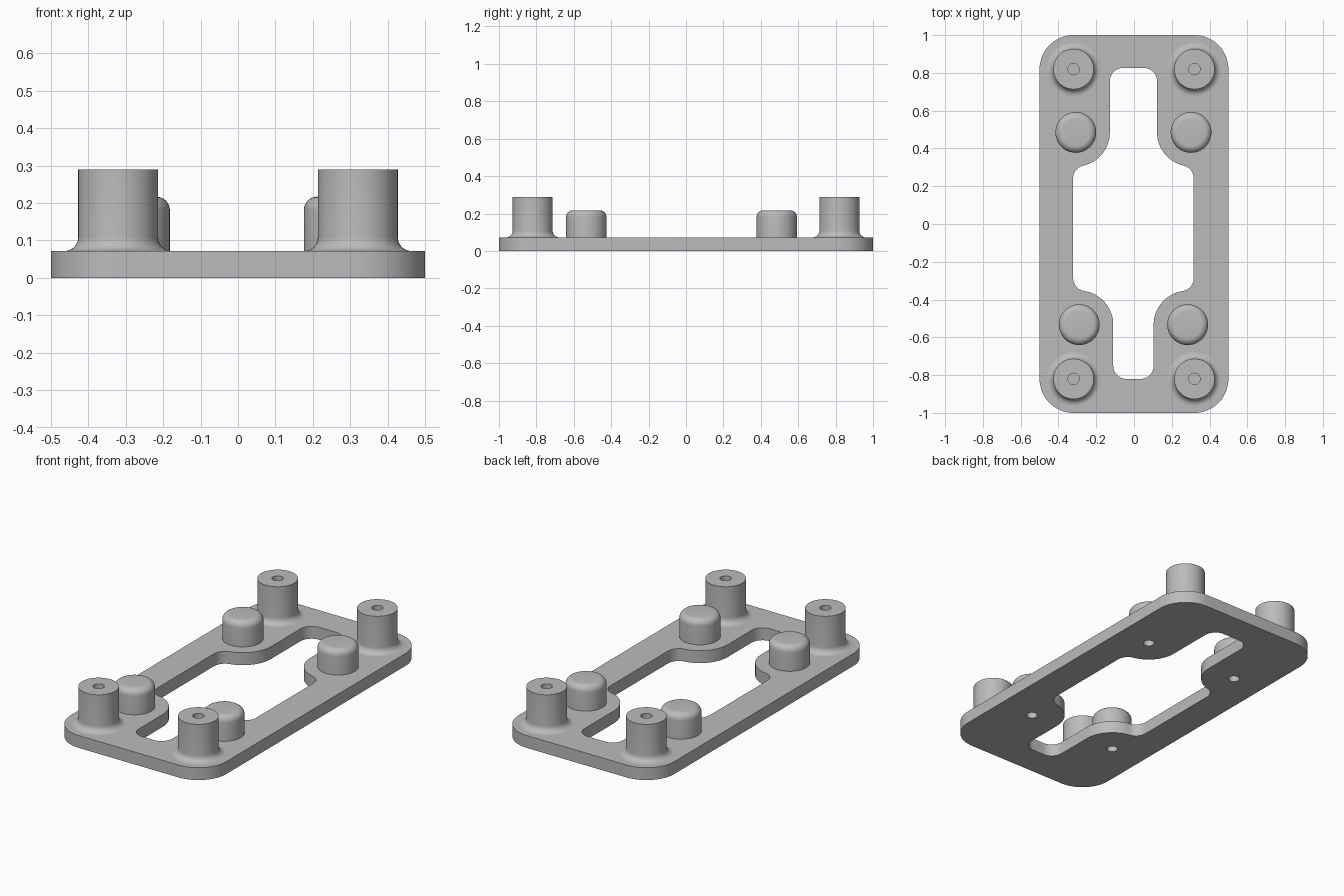
import bpy
import bmesh
from math import sin, cos, radians, degrees, atan2, sqrt
from mathutils import Matrix, Vector

cube = bpy.data.objects.get("Cube")
if cube:
    bpy.data.objects.remove(cube)

PLATE_TOP = 0.072
HOLE_R = 0.03
CENTRE_X = -0.003
BACK_PEG = (0.305, 0.485)
FRONT_PEG = (0.287, -0.533)

grey = bpy.data.materials.new("plain grey")
grey.use_nodes = True
colour = (0.5, 0.5, 0.5, 1)
grey.diffuse_color = colour
grey.node_tree.nodes["Principled BSDF"].inputs["Base Color"].default_value = colour


def arc(cx, cy, r, start, end, steps=12):
    angles = [radians(start + (end - start) * i / steps) for i in range(steps + 1)]
    return [(cx + r * cos(a), cy + r * sin(a)) for a in angles]


def add_object(name, mesh):
    obj = bpy.data.objects.new(name, mesh)
    bpy.context.collection.objects.link(obj)
    mesh.materials.clear()
    mesh.materials.append(grey)
    bpy.ops.object.select_all(action="DESELECT")
    obj.select_set(True)
    bpy.context.view_layer.objects.active = obj
    bpy.ops.object.shade_smooth_by_angle(angle=radians(35))
    return obj


def revolve(name, profile, x, y):
    bm = bmesh.new()
    verts = [bm.verts.new((r, 0, z)) for r, z in profile]
    edges = [bm.edges.new(pair) for pair in zip(verts, verts[1:])]
    bmesh.ops.spin(bm, geom=verts + edges, cent=(0, 0, 0), axis=(0, 0, 1),
                   angle=radians(360), steps=48)
    bmesh.ops.remove_doubles(bm, verts=bm.verts, dist=0.0001)
    bmesh.ops.recalc_face_normals(bm, faces=bm.faces)
    # the crown faces must look upward
    crown = max(bm.faces, key=lambda f: f.calc_center_median().z)
    if crown.normal.z < 0:
        bmesh.ops.reverse_faces(bm, faces=bm.faces)
    bmesh.ops.transform(bm, matrix=Matrix.Translation(Vector((x, y, 0))), verts=bm.verts)
    mesh = bpy.data.meshes.new(name)
    bm.to_mesh(mesh)
    bm.free()
    return add_object(name, mesh)


def opening_quarter(px, py, end_y, wide=0.319, lobe=0.18, fillet=0.07, corner=0.07):
    """Right side of the opening, from the wide wall around a peg to the slot end."""
    dx = px - (wide - fillet)
    dy = sqrt((lobe + fillet) ** 2 - dx ** 2)
    turn = degrees(atan2(dy, dx))
    pts = arc(wide - fillet, py - dy, fillet, 0, turn)
    pts += arc(px, py, lobe, 180 + turn, 180, 20)
    pts += arc(px - lobe - corner, end_y - corner, corner, 0, 90)
    return pts


# Base plate: rounded outline, shaped opening and peg bores
outline = []
for i, (sx, sy) in enumerate([(1, 1), (-1, 1), (-1, -1), (1, -1)]):
    outline += arc(sx * 0.32, sy * 0.82, 0.18, i * 90, i * 90 + 90, 16)

back = opening_quarter(*BACK_PEG, 0.826)
front = [(x, -y) for x, y in opening_quarter(FRONT_PEG[0], -FRONT_PEG[1], 0.82)]
right_side = front[::-1] + back
opening = right_side + [(-x, y) for x, y in reversed(right_side)]
loops = [outline, [(x + CENTRE_X, y) for x, y in opening]]
pegs = [(CENTRE_X + s * x, y) for x, y in (BACK_PEG, FRONT_PEG) for s in (-1, 1)]
loops += [arc(x, y, HOLE_R, 0, 352.5, 47) for x, y in pegs]

curve = bpy.data.curves.new("plate_outline", "CURVE")
curve.dimensions = "2D"
curve.fill_mode = "BOTH"
curve.extrude = PLATE_TOP / 2
for loop in loops:
    spline = curve.splines.new("POLY")
    spline.points.add(len(loop) - 1)
    for point, (x, y) in zip(spline.points, loop):
        point.co = (x, y, 0, 1)
    spline.use_cyclic_u = True
temp = bpy.data.objects.new("plate_outline", curve)
bpy.context.collection.objects.link(temp)
plate_mesh = bpy.data.meshes.new_from_object(
    temp.evaluated_get(bpy.context.evaluated_depsgraph_get()))
bpy.data.objects.remove(temp)
bm = bmesh.new()
bm.from_mesh(plate_mesh)
bmesh.ops.remove_doubles(bm, verts=bm.verts, dist=0.0001)
bmesh.ops.translate(bm, verts=bm.verts, vec=(0, 0, PLATE_TOP / 2))
bmesh.ops.recalc_face_normals(bm, faces=bm.faces)
bm.to_mesh(plate_mesh)
bm.free()
plate_mesh.name = "base_plate"
add_object("base_plate", plate_mesh)

# Corner posts: flared foot, flat top, blind bore from above
POST_R, POST_TOP, FLARE = 0.107, 0.289, 0.036
post = arc(POST_R + FLARE, PLATE_TOP + FLARE, FLARE, 270, 180, 8)
post += [(POST_R, POST_TOP), (HOLE_R, POST_TOP), (HOLE_R, 0.09), (0, 0.09)]
for end, y in (("back", 0.82), ("front", -0.82)):
    for side, x in (("right", -0.32), ("left", 0.32)):
        revolve(f"{end}_{side}_post", post, x, y)

# Locating pegs: rounded crown, blind bore from below
PEG_R, PEG_TOP, ROUND = 0.108, 0.217, 0.036
peg = [(0, 0.16), (HOLE_R, 0.16), (HOLE_R, PLATE_TOP), (PEG_R, PLATE_TOP)]
peg += arc(PEG_R - ROUND, PEG_TOP - ROUND, ROUND, 0, 90, 8) + [(0, PEG_TOP)]
names = ("back_right_peg", "back_left_peg", "front_right_peg", "front_left_peg")
for name, (x, y) in zip(names, pegs):
    revolve(name, peg, x, y)
